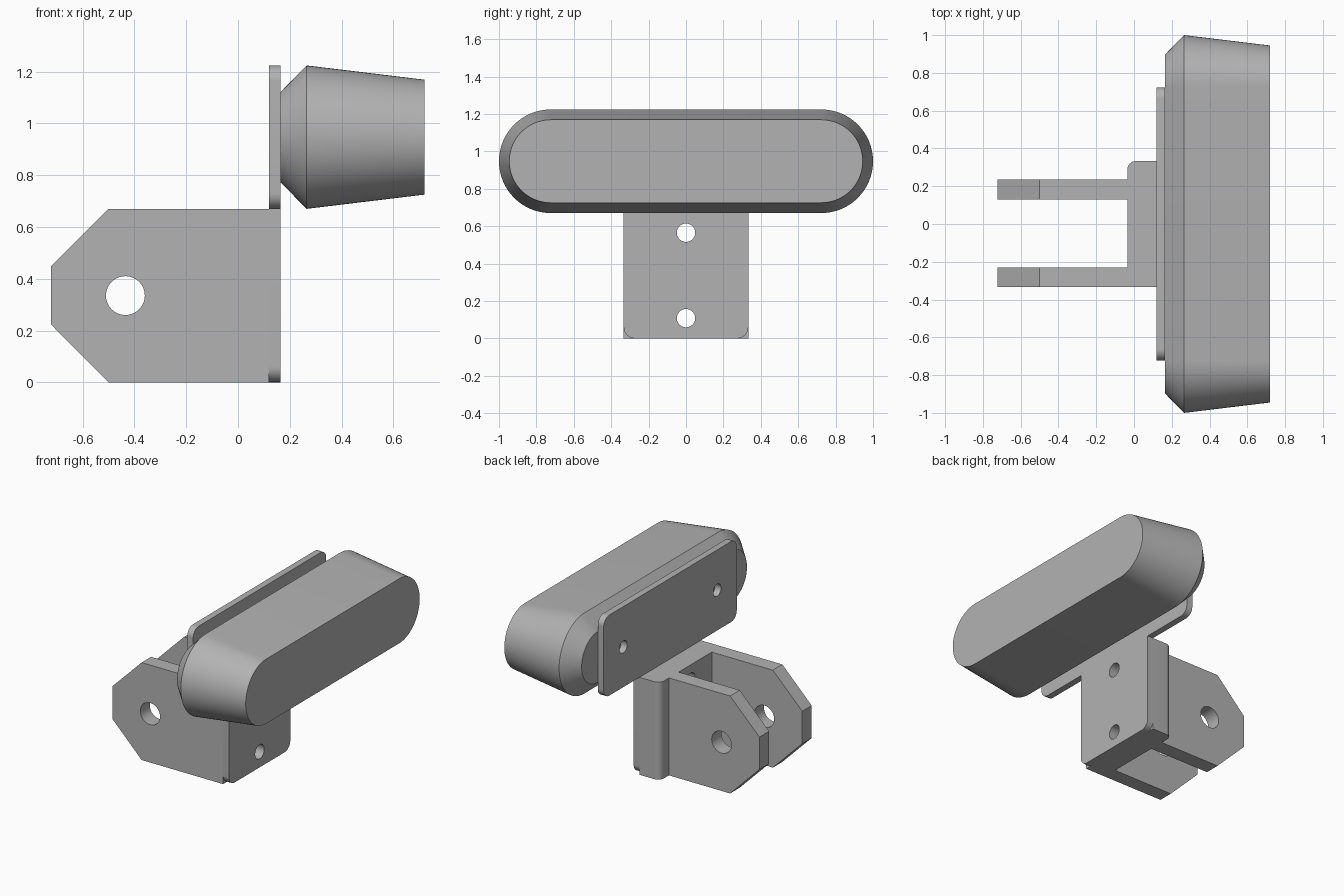
import bpy, bmesh, math
from mathutils import Matrix

cube = bpy.data.objects.get("Cube")
if cube:
    bpy.data.objects.remove(cube, do_unlink=True)

# One plain grey for the whole model
grey = bpy.data.materials.new("plain_grey")
grey.use_nodes = True
colour = (0.45, 0.45, 0.45, 1)
grey.diffuse_color = colour
grey.node_tree.nodes["Principled BSDF"].inputs["Base Color"].default_value = colour

# Local axes of a profile extruded along X, Y or Z
FRAMES = {
    "X": Matrix(((0, 0, 1), (1, 0, 0), (0, 1, 0))),
    "Y": Matrix(((1, 0, 0), (0, 0, -1), (0, 1, 0))),
    "Z": Matrix.Identity(3),
}


def arc(cu, cv, r, start, end, n=12):
    angles = [math.radians(start + (end - start) * i / n) for i in range(n + 1)]
    return [(cu + r * math.cos(a), cv + r * math.sin(a)) for a in angles]


def circle(cu, cv, r):
    return arc(cu, cv, r, 0, 360, 40)[:-1]


def rounded_rect(u0, u1, v0, v1, r, top=True):
    pts = arc(u0 + r, v0 + r, r, 180, 270) + arc(u1 - r, v0 + r, r, 270, 360)
    if top:
        return pts + arc(u1 - r, v1 - r, r, 0, 90) + arc(u0 + r, v1 - r, r, 90, 180)
    return pts + [(u1, v1), (u0, v1)]


def finish(name, bm):
    bmesh.ops.recalc_face_normals(bm, faces=bm.faces)
    mesh = bpy.data.meshes.new(name)
    bm.to_mesh(mesh)
    bm.free()
    mesh.materials.clear()
    mesh.materials.append(grey)
    obj = bpy.data.objects.new(name, mesh)
    bpy.context.collection.objects.link(obj)
    smooth(obj)
    return obj


def smooth(obj):
    bpy.ops.object.select_all(action="DESELECT")
    obj.select_set(True)
    bpy.context.view_layer.objects.active = obj
    bpy.ops.object.shade_smooth_by_angle(angle=math.radians(30))


def extrude(name, axis, lo, hi, outline, holes=()):
    """Fill an outline with holes and extrude it from lo to hi along an axis."""
    curve = bpy.data.curves.new(name + "_profile", "CURVE")
    curve.dimensions, curve.fill_mode = "2D", "BOTH"
    curve.extrude = (hi - lo) / 2
    for loop in [outline, *holes]:
        spline = curve.splines.new("POLY")
        spline.points.add(len(loop) - 1)
        for p, (u, v) in zip(spline.points, loop):
            p.co = (u, v, 0, 1)
        spline.use_cyclic_u = True
    temp = bpy.data.objects.new(name + "_profile", curve)
    bpy.context.collection.objects.link(temp)
    bpy.context.view_layer.update()
    mesh = bpy.data.meshes.new_from_object(
        temp.evaluated_get(bpy.context.evaluated_depsgraph_get()))
    bm = bmesh.new()
    bm.from_mesh(mesh)
    bpy.data.objects.remove(temp)
    bpy.data.curves.remove(curve)
    bpy.data.meshes.remove(mesh)
    bmesh.ops.remove_doubles(bm, verts=bm.verts, dist=0.0001)
    bm.transform(FRAMES[axis].to_4x4())
    shift = [(lo + hi) / 2 if a == axis else 0 for a in "XYZ"]
    bmesh.ops.translate(bm, verts=bm.verts, vec=shift)
    return finish(name, bm)


top = 0.67
plate_back, plate_front = 0.12, 0.165
block_back = -0.035
half_width = 0.333
mid = 0.947
screw_holes = [circle(0, z, 0.049) for z in (0.108, 0.565)]

# Pad: stadium cross-sections lofted along x
bm = bmesh.new()
rings = []
for x, r in ((plate_front, 0.175), (0.265, 0.277), (0.72, 0.222)):
    outline = arc(0.723, mid, r, -90, 90, 32) + arc(-0.723, mid, r, 90, 270, 32)
    rings.append([bm.verts.new((x, y, z)) for y, z in outline])
for a, b in zip(rings, rings[1:]):
    for i in range(len(a)):
        j = (i + 1) % len(a)
        bm.faces.new((a[i], a[j], b[j], b[i]))
bm.faces.new(rings[0])
bm.faces.new(rings[-1])
finish("pad", bm)

# Mounting plate: wide upper part and narrow lower part
extrude("upper_plate", "X", plate_back, plate_front,
        rounded_rect(-0.723, 0.723, top, 1.224, 0.06),
        [circle(y, mid, 0.042) for y in (-0.51, 0.51)])
extrude("lower_plate", "X", plate_back, plate_front,
        rounded_rect(-half_width, half_width, 0, top, 0.06, top=False), screw_holes)

# Bracket block with one rounded upright edge, drilled through along x
r = 0.045
block = extrude("bracket_block", "Z", 0, top,
                [(block_back, -half_width), (plate_back, -half_width),
                 (plate_back, half_width)]
                + arc(block_back + r, half_width - r, r, 90, 180))
for hole in screw_holes:
    drill = extrude("drill", "X", block_back - 0.1, plate_back + 0.1, hole)
    cut = block.modifiers.new("hole", "BOOLEAN")
    cut.operation, cut.solver, cut.object = "DIFFERENCE", "EXACT", drill
    bpy.context.view_layer.objects.active = block
    bpy.ops.object.modifier_apply(modifier=cut.name)
    bpy.data.objects.remove(drill, do_unlink=True)
smooth(block)

# Pivot arms with chamfered ends
arm = [(block_back, 0), (block_back, top), (-0.5, top),
       (-0.723, 0.447), (-0.723, 0.224), (-0.5, 0)]
for name, lo, hi in (("front_arm", -half_width, -0.23), ("back_arm", 0.13, 0.235)):
    extrude(name, "Y", lo, hi, arm, [circle(-0.435, 0.335, 0.075)])
